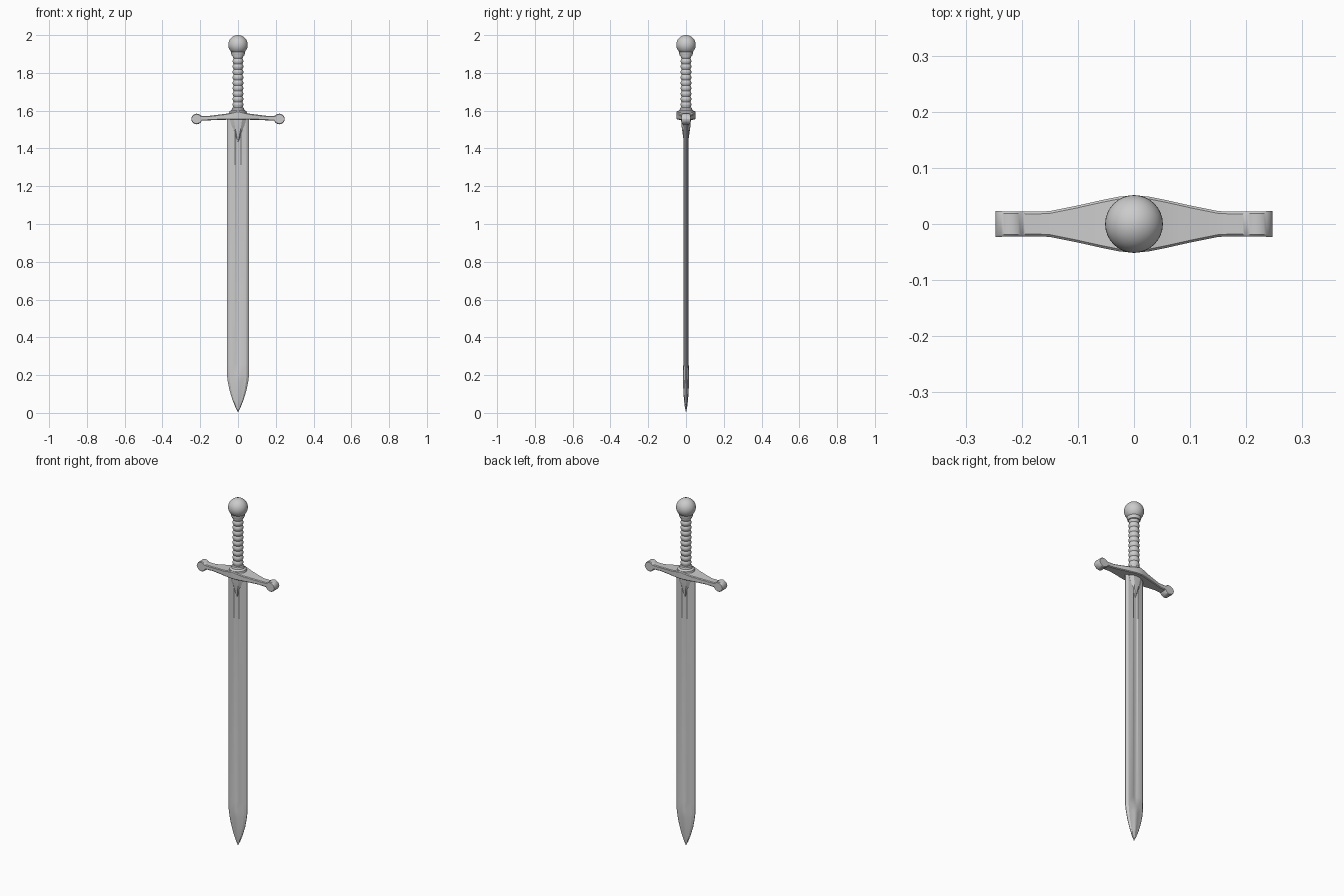
import bpy, bmesh
from math import sin, cos, pi, sqrt

if "Cube" in bpy.data.objects:
    bpy.data.objects.remove(bpy.data.objects["Cube"])


def finish(name, bm, angle=35):
    bmesh.ops.remove_doubles(bm, verts=bm.verts, dist=1e-5)
    bmesh.ops.recalc_face_normals(bm, faces=bm.faces)
    mesh = bpy.data.meshes.new(name)
    bm.to_mesh(mesh)
    bm.free()
    obj = bpy.data.objects.new(name, mesh)
    bpy.context.collection.objects.link(obj)
    bpy.ops.object.select_all(action='DESELECT')
    obj.select_set(True)
    bpy.context.view_layer.objects.active = obj
    bpy.ops.object.shade_smooth_by_angle(angle=angle * pi / 180)
    return obj


def loft(name, rings, angle=35):
    """Skin a list of closed rings and cap both ends."""
    bm = bmesh.new()
    loops = [[bm.verts.new(p) for p in r] for r in rings]
    n = len(loops[0])
    for a, b in zip(loops, loops[1:]):
        for i in range(n):
            j = (i + 1) % n
            bm.faces.new((a[i], a[j], b[j], b[i]))
    bm.faces.new(loops[0])
    bm.faces.new(loops[-1])
    return finish(name, bm, angle)


def lathe(name, profile, sides=32, angle=35):
    return loft(name, [[(r * cos(2 * pi * i / sides), r * sin(2 * pi * i / sides), z)
                        for i in range(sides)] for r, z in profile], angle)


def mirrored(quarter, z):
    """Mirror points running from centre to edge into a full section."""
    front = [(x, -y) for x, y in quarter]
    right = front + [(x, y) for x, y in reversed(quarter)]
    left = [(-x, y) for x, y in reversed(right)]
    return [(x, y, z) for x, y in right[:-1] + left[:-1]]


def lerp(table, t):
    for a, b in zip(table, table[1:]):
        if t <= b[0]:
            f = (t - a[0]) / (b[0] - a[0])
            return [p + f * (q - p) for p, q in zip(a[1:], b[1:])]
    return table[-1][1:]


# Blade: bevelled edges with a central fuller that fades out near the point
# z, half width, depth at centre, depth at fuller rim
stations = [(0.005, 0.001, 0.001, 0.001), (0.03, 0.014, 0.006, 0.005),
            (0.07, 0.030, 0.011, 0.009), (0.12, 0.045, 0.014, 0.012),
            (0.165, 0.054, 0.017, 0.014), (0.205, 0.059, 0.017, 0.015),
            (0.26, 0.059, 0.009, 0.014), (1.56, 0.059, 0.009, 0.014)]
blade_rings = []
for z, w, c, r in stations:
    k = w / 0.059
    blade_rings.append(mirrored([(0, c), (0.009 * k, c), (0.016 * k, r),
                                 (0.046 * k, r * 0.75), (w, 0.0015 * k)], z))
loft("blade", blade_rings, 25)

# Blade shoulder: V-shaped wedge tapering down into the fuller
loft("blade_shoulder", [mirrored([(0, d), (w * 0.5, d * 0.96), (w, d * 0.5)], z)
                        for z, w, d in [(1.435, 0.001, 0.012), (1.46, 0.012, 0.015),
                                        (1.52, 0.034, 0.024), (1.56, 0.045, 0.026)]], 25)

# Crossguard: tapered arms ending in round knobs
# |x|, bottom, top, half depth
arm = [(0, 1.553, 1.598, 0.051), (0.025, 1.553, 1.592, 0.049),
       (0.06, 1.552, 1.584, 0.042), (0.10, 1.551, 1.579, 0.033),
       (0.15, 1.549, 1.573, 0.023), (0.17, 1.547, 1.573, 0.022),
       (0.26, 1.547, 1.573, 0.023)]
knob_x, knob_z, knob_r = 0.219, 1.556, 0.028
half = [0, 0.012, 0.025, 0.04, 0.06, 0.08, 0.10, 0.125, 0.15, 0.17, 0.185]
half += [knob_x - knob_r * cos(pi * i / 14) for i in range(1, 15)]
guard_rings = []
for x in [-v for v in reversed(half[1:])] + half:
    lo, hi, d = lerp(arm, abs(x))
    h = sqrt(max(knob_r ** 2 - (abs(x) - knob_x) ** 2, 1e-7))
    if abs(x) > knob_x:
        lo, hi = knob_z - h, knob_z + h
    elif abs(x) > knob_x - knob_r:
        lo, hi = min(lo, knob_z - h), max(hi, knob_z + h)
    b = min(0.004, (hi - lo) * 0.3)
    guard_rings.append([(x, -d + b, lo), (x, d - b, lo), (x, d, lo + b), (x, d, hi - b),
                        (x, d - b, hi), (x, -d + b, hi), (x, -d, hi - b), (x, -d, lo + b)])
loft("crossguard", guard_rings, 40)

# Grip: flared base, then a stack of rounded wrap rings
grip = [(0.048, 1.585), (0.044, 1.597), (0.034, 1.604), (0.031, 1.614), (0.025, 1.618)]
count, z0, z1 = 10, 1.618, 1.905
step = (z1 - z0) / count
for i in range(count):
    for j in range(1, 7):
        grip.append((0.0235 + 0.005 * sin(pi * j / 6), z0 + step * (i + j / 6)))
lathe("grip", grip)

# Pommel: collar and ball
lathe("pommel_collar", [(0.026, 1.89), (0.033, 1.893), (0.036, 1.902),
                        (0.036, 1.912), (0.03, 1.92)])
bm = bmesh.new()
bmesh.ops.create_uvsphere(bm, u_segments=32, v_segments=20, radius=0.0515)
bmesh.ops.translate(bm, verts=bm.verts, vec=(0, 0, 1.9485))
finish("pommel", bm)
